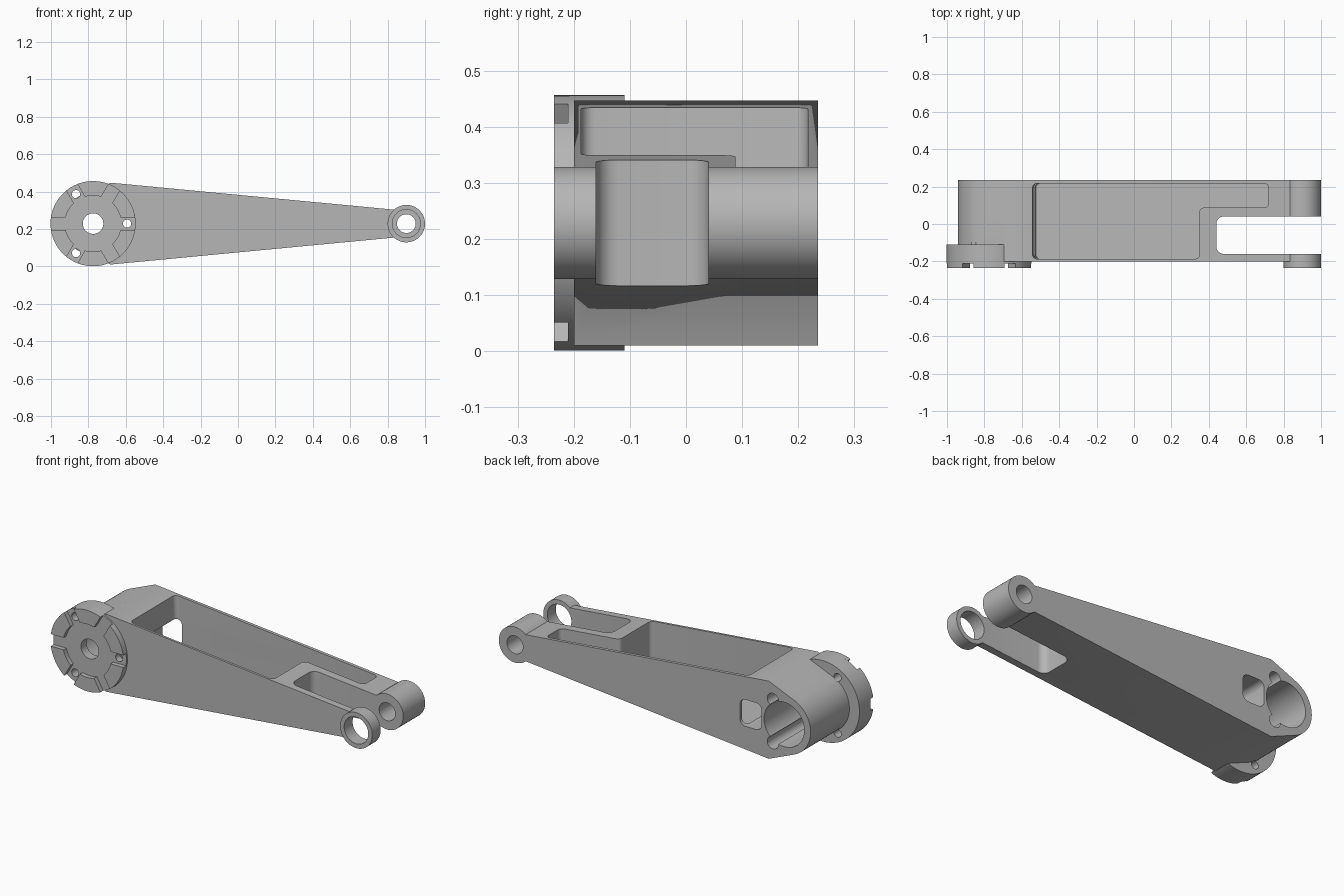
import bpy, bmesh
from math import cos, sin, asin, pi, radians
from mathutils import Vector

HUB, BOSS, MID = -0.775, 0.9, 0.2285     # pivot positions along x, axis height
BACK, FRONT = 0.235, -0.235

cube = bpy.data.objects.get("Cube")
if cube:
    bpy.data.objects.remove(cube, do_unlink=True)

metal = bpy.data.materials.new("grey_metal")
metal.use_nodes = True
grey = (0.47, 0.47, 0.47, 1)
metal.diffuse_color = grey
metal.node_tree.nodes["Principled BSDF"].inputs["Base Color"].default_value = grey


def half_height(x):
    """Half height of the tapered arm."""
    return 0.2185 - 0.095 * (x + 0.68)


def make_object(name, lower, upper):
    """Solid between two matching loops of 3D points."""
    bm = bmesh.new()
    a = [bm.verts.new(p) for p in lower]
    b = [bm.verts.new(p) for p in upper]
    bm.faces.new(a)
    bm.faces.new(b)
    for i in range(len(a)):
        j = (i + 1) % len(a)
        bm.faces.new((a[i], a[j], b[j], b[i]))
    bmesh.ops.recalc_face_normals(bm, faces=bm.faces)
    mesh = bpy.data.meshes.new(name)
    bm.to_mesh(mesh)
    bm.free()
    mesh.materials.append(metal)
    obj = bpy.data.objects.new(name, mesh)
    bpy.context.collection.objects.link(obj)
    return obj


def prism_y(name, pts, y0, y1):
    return make_object(name, [(x, y0, z) for x, z in pts], [(x, y1, z) for x, z in pts])


def arc(cx, cz, r, a0, a1, n):
    return [(cx + r * cos(a0 + (a1 - a0) * i / n), cz + r * sin(a0 + (a1 - a0) * i / n))
            for i in range(n + 1)]


def cylinder_y(name, cx, cz, r, y0, y1, n=64):
    return prism_y(name, arc(cx, cz, r, 0, 2 * pi, n)[:-1], y0, y1)


def rounded(pts, r, n=6):
    """Outline with right-angle corners replaced by arcs."""
    out = []
    for i, p in enumerate(pts):
        p = Vector(p)
        u = (Vector(pts[i - 1]) - p).normalized() * r
        v = (Vector(pts[(i + 1) % len(pts)]) - p).normalized() * r
        for k in range(n + 1):
            t = k / n * pi / 2
            out.append(tuple(p + u * (1 - sin(t)) + v * (1 - cos(t))))
    return out


def combine(obj, other, operation):
    mod = obj.modifiers.new("combine", 'BOOLEAN')
    mod.operation, mod.solver, mod.object = operation, 'EXACT', other
    bpy.context.view_layer.objects.active = obj
    bpy.ops.object.modifier_apply(modifier=mod.name)
    bpy.data.objects.remove(other, do_unlink=True)


def shade(obj):
    bpy.ops.object.select_all(action='DESELECT')
    obj.select_set(True)
    bpy.context.view_layer.objects.active = obj
    bpy.ops.object.shade_smooth_by_angle(angle=radians(30))


# Tapered arm, wrapped round the hub at its wide end
profile = arc(HUB, MID, 0.165, radians(113), radians(247), 24)
profile += [(x, MID - half_height(x)) for x in (-0.68, BOSS)]
profile += [(x, MID + half_height(x)) for x in (BOSS, -0.68)]
arm = prism_y("lever_arm", profile, -0.2, BACK)

# Hub flange and the boss at the forked end
combine(arm, cylinder_y("hub_flange", HUB, MID, 0.2275, -0.21, -0.11, 96), 'UNION')
combine(arm, cylinder_y("end_boss", BOSS, MID, 0.1, FRONT, BACK), 'UNION')

# Fork slot, open at the end
slot = rounded([(0.44, -0.16), (1.2, -0.16), (1.2, 0.04), (0.44, 0.04)], 0.04)
combine(arm, make_object("slot_cutter", [(x, y, -0.2) for x, y in slot],
                         [(x, y, 0.7) for x, y in slot]), 'DIFFERENCE')

# Stepped pocket in the top, with a thin floor and a sloping end wall
outline = rounded([(-0.55, -0.187), (0.35, -0.187), (0.35, 0.088),
                   (0.72, 0.088), (0.72, 0.217), (-0.55, 0.217)], 0.025)
floor = []
for x, y in outline:
    xf = x + 0.025 if x < -0.4 else x
    floor.append((xf, y, MID - half_height(xf) + 0.025))
combine(arm, make_object("pocket_cutter", floor, [(x, y, 0.6) for x, y in outline]), 'DIFFERENCE')

# Fork holes: wide in the thin lug, narrow in the thick lug
combine(arm, cylinder_y("front_hole", BOSS, MID, 0.075, -0.4, -0.1), 'DIFFERENCE')
combine(arm, cylinder_y("rear_hole", BOSS, MID, 0.05, 0, 0.4), 'DIFFERENCE')

# Hub bore from the back, shaft hole, and access opening into the pocket
combine(arm, cylinder_y("bore", HUB, MID, 0.125, -0.16, 0.4), 'DIFFERENCE')
combine(arm, cylinder_y("shaft_hole", HUB, MID, 0.055, -0.4, 0.1), 'DIFFERENCE')
window = rounded([(-0.635, MID - 0.075), (-0.5, MID - 0.075),
                  (-0.5, MID + 0.075), (-0.635, MID + 0.075)], 0.035)
combine(arm, prism_y("window_cutter", window, -0.17, 0.4), 'DIFFERENCE')

# Bore reliefs on the arm side
for s in (-1, 1):
    a = s * pi / 3
    combine(arm, cylinder_y("relief", HUB + 0.14 * cos(a), MID + 0.14 * sin(a),
                            0.035, -0.16, 0.4, 32), 'DIFFERENCE')

# Three bolt holes through the flange
for k in range(3):
    a = k * 2 * pi / 3
    combine(arm, cylinder_y("bolt_hole", HUB + 0.182 * cos(a), MID + 0.182 * sin(a),
                            0.022, -0.4, -0.1, 32), 'DIFFERENCE')
shade(arm)

# Six raised coupling teeth separated by parallel-sided gaps
R_IN, R_OUT, HALF_GAP = 0.15, 0.2275, 0.034
for k in range(6):
    a0, a1 = k * pi / 3, (k + 1) * pi / 3
    g_in, g_out = asin(HALF_GAP / R_IN), asin(HALF_GAP / R_OUT)
    tooth = arc(HUB, MID, R_OUT, a0 + g_out, a1 - g_out, 12)
    tooth += arc(HUB, MID, R_IN, a1 - g_in, a0 + g_in, 10)
    shade(prism_y("coupling_tooth_%d" % (k + 1), tooth, FRONT, -0.208))
